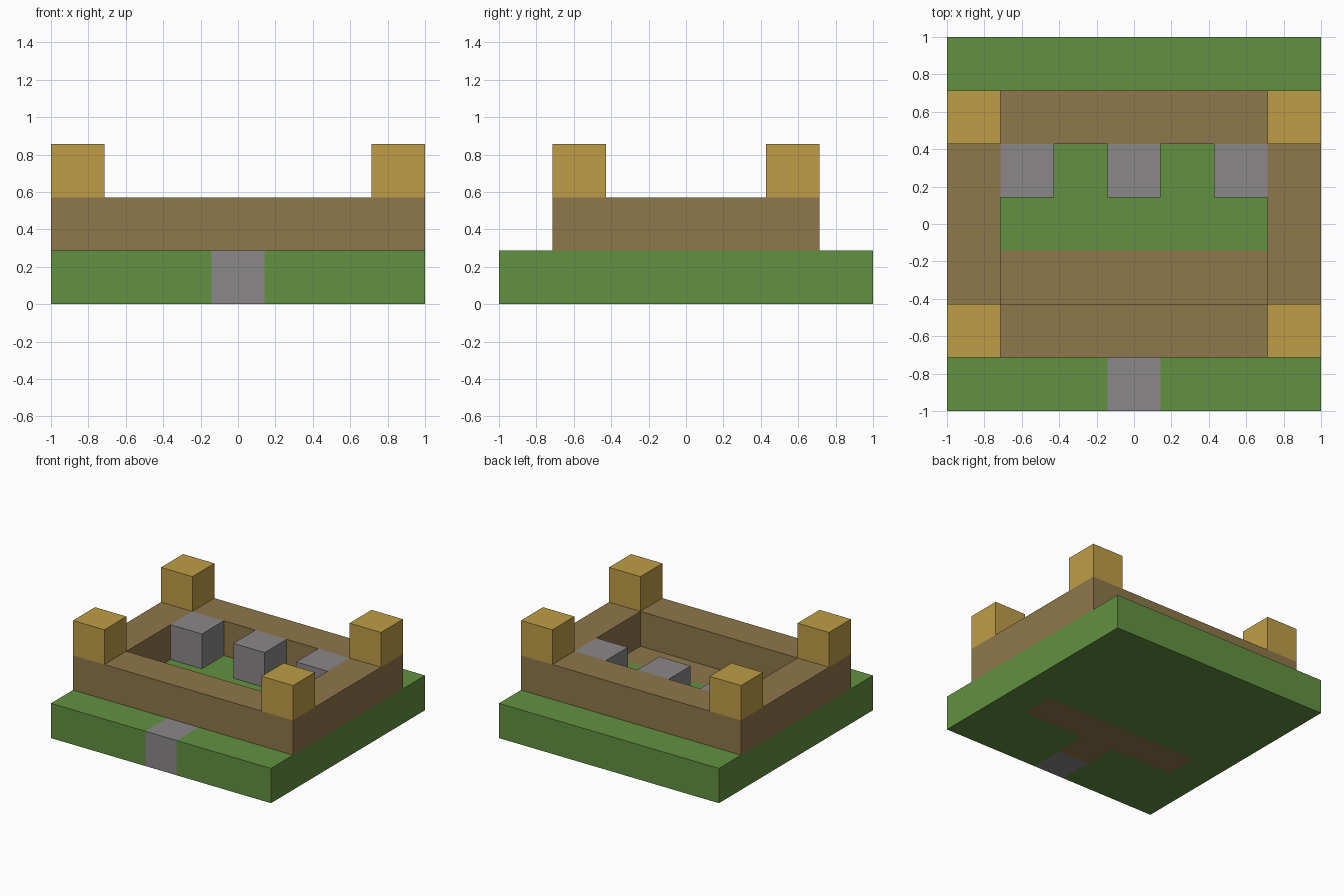
import bpy
import bmesh

old = bpy.data.objects.get("Cube")
if old:
    bpy.data.objects.remove(old, do_unlink=True)

N = 7            # cells along each side
U = 2 / N        # size of one cell


def material(name, r, g, b):
    m = bpy.data.materials.new(name)
    m.use_nodes = True
    m.diffuse_color = (r, g, b, 1)
    m.node_tree.nodes["Principled BSDF"].inputs["Base Color"].default_value = (r, g, b, 1)
    return m


grass = material("grass green", 0.121, 0.283, 0.053)
earth = material("earth brown", 0.275, 0.184, 0.07)
gold = material("straw gold", 0.515, 0.337, 0.061)
stone = material("stone grey", 0.254, 0.242, 0.246)


def slab(name, cells, layer, mats, rule=lambda i, j: 0):
    """One-cell-thick slab over the chosen grid cells, coloured cell by cell."""
    bm = bmesh.new()
    corners = {}

    def corner(i, j):
        if (i, j) not in corners:
            corners[i, j] = bm.verts.new((i * U - 1, j * U - 1, layer * U))
        return corners[i, j]

    for i, j in cells:
        face = bm.faces.new([corner(i, j), corner(i + 1, j),
                             corner(i + 1, j + 1), corner(i, j + 1)])
        face.material_index = rule(i, j)
    # raise the outline into a solid; side faces take their cell's colour
    up = bmesh.ops.extrude_face_region(bm, geom=bm.faces[:], use_keep_orig=True)
    top = [v for v in up["geom"] if isinstance(v, bmesh.types.BMVert)]
    bmesh.ops.translate(bm, verts=top, vec=(0, 0, U))
    bmesh.ops.recalc_face_normals(bm, faces=bm.faces[:])
    bm.normal_update()
    for f in bm.faces:
        inside = f.calc_center_median() - f.normal * U / 2
        f.material_index = rule(int((inside.x + 1) / U), int((inside.y + 1) / U))
    mesh = bpy.data.meshes.new(name)
    bm.to_mesh(mesh)
    bm.free()
    for m in mats:
        mesh.materials.append(m)
    obj = bpy.data.objects.new(name, mesh)
    bpy.context.collection.objects.link(obj)
    return obj


# Ground: grass with a stone doorstep and a T-shaped earth path
def ground_colour(i, j):
    if i == 3 and j == 0:
        return 2
    if (i == 3 and j == 1) or (j == 2 and 1 <= i <= 5):
        return 1
    return 0


every = [(i, j) for i in range(N) for j in range(N)]
slab("ground", every, 0, [grass, earth, stone], ground_colour)

# Earth wall around the yard
ring = [(i, j) for i, j in every if 1 <= j <= 5 and (i in (0, 6) or j in (1, 5))]
slab("wall", ring, 1, [earth])

# Stone blocks along the back wall
for side, i in (("right", 1), ("middle", 3), ("left", 5)):
    slab("stone_block_" + side, [(i, 4)], 1, [stone])

# Corner posts on top of the wall
for side, i in (("right", 0), ("left", 6)):
    for end, j in (("front", 1), ("back", 5)):
        slab(f"corner_post_{end}_{side}", [(i, j)], 2, [gold])
